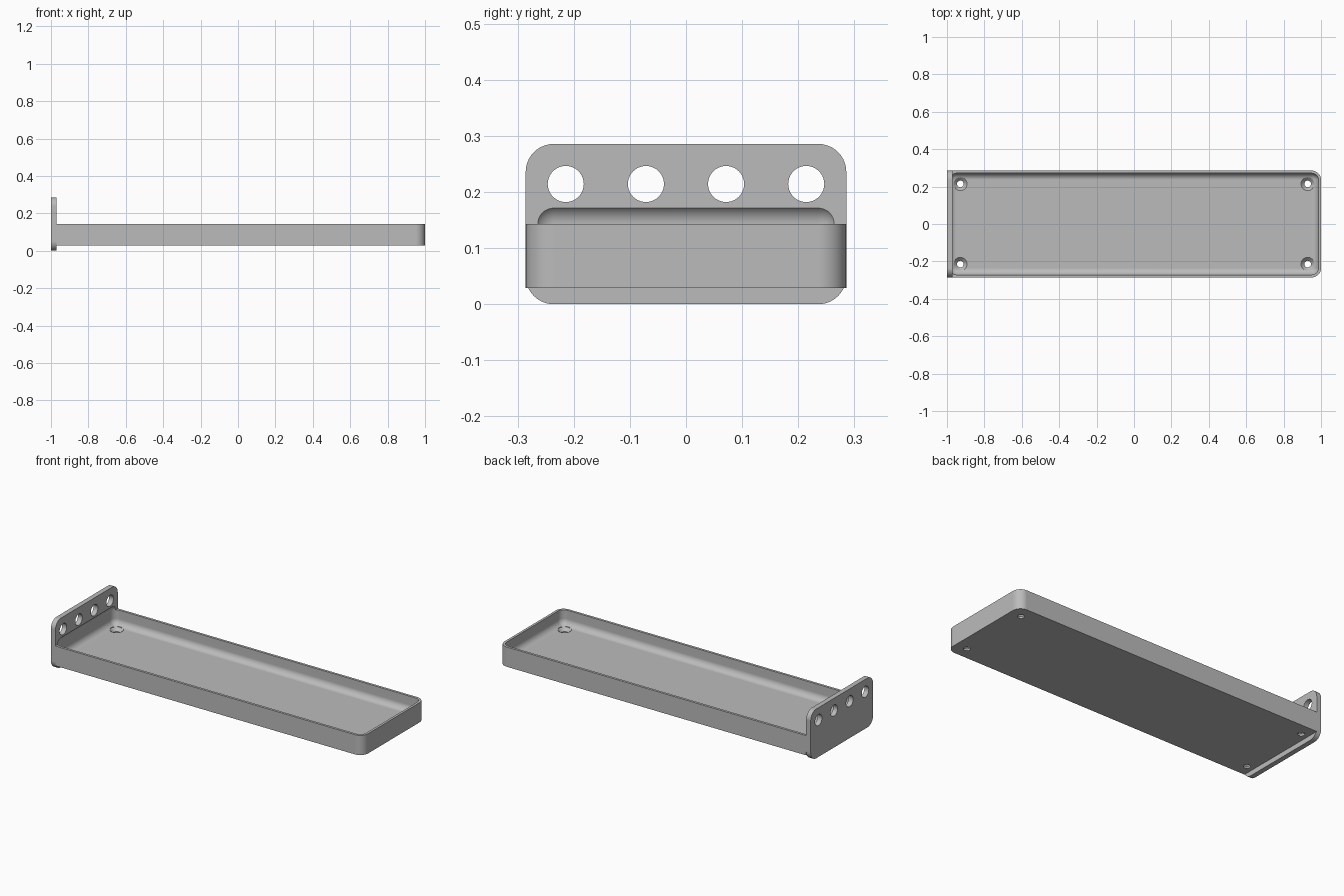
import bpy
import bmesh
import math
from mathutils import Matrix, Vector

cube = bpy.data.objects.get("Cube")
if cube:
    bpy.data.objects.remove(cube)

MM = 1 / 70                # the tray is 140 units long
HALF_W = 20 * MM
PLATE_X = -1 + 2 * MM      # inner face of the end plate
BASE_Z, RIM_Z, FLOOR_Z = 2 * MM, 10 * MM, 4 * MM
FILLET = 2.5 * MM
CORNER = 3.5 * MM

grey = bpy.data.materials.new("plain grey")
grey.use_nodes = True
colour = (0.5, 0.5, 0.5, 1)
grey.diffuse_color = colour
grey.node_tree.nodes["Principled BSDF"].inputs["Base Color"].default_value = colour


def finish(bm, name):
    bmesh.ops.recalc_face_normals(bm, faces=bm.faces)
    mesh = bpy.data.meshes.new(name)
    bm.to_mesh(mesh)
    bm.free()
    mesh.materials.append(grey)
    obj = bpy.data.objects.new(name, mesh)
    bpy.context.scene.collection.objects.link(obj)
    return obj


def rounded_box(name, low, high, radius, rule):
    """Box between two corners, with the edges chosen by rule rounded."""
    low, high = Vector(low), Vector(high)
    bm = bmesh.new()
    bmesh.ops.create_cube(bm, size=1)
    bmesh.ops.scale(bm, vec=high - low, verts=bm.verts)
    bmesh.ops.translate(bm, vec=(low + high) / 2, verts=bm.verts)
    edges = [e for e in bm.edges if rule(e.verts[0].co, e.verts[1].co)]
    bmesh.ops.bevel(bm, geom=edges, offset=radius, segments=10,
                    profile=0.5, affect='EDGES')
    return finish(bm, name)


def turned(name, profile, matrix):
    """Solid of revolution from (radius, height) points."""
    bm = bmesh.new()
    rings = []
    sides = 40
    for r, h in profile:
        rings.append([bm.verts.new((r * math.cos(a), r * math.sin(a), h))
                      for a in (math.tau * i / sides for i in range(sides))])
    for lower, upper in zip(rings, rings[1:]):
        for i in range(sides):
            j = (i + 1) % sides
            bm.faces.new((lower[i], lower[j], upper[j], upper[i]))
    bm.faces.new(rings[0])
    bm.faces.new(rings[-1])
    bm.transform(matrix)
    return finish(bm, name)


def cut(target, cutters):
    bpy.context.view_layer.objects.active = target
    for cutter in cutters:
        mod = target.modifiers.new("cut", 'BOOLEAN')
        mod.operation = 'DIFFERENCE'
        mod.solver = 'EXACT'
        mod.object = cutter
        bpy.ops.object.modifier_apply(modifier=mod.name)


# Tray body, rounded at its free end only
tray = rounded_box("tray", (PLATE_X, -HALF_W, BASE_Z), (1, HALF_W, RIM_Z), CORNER,
                   lambda a, b: a.x > 0 and b.x > 0 and abs(a.z - b.z) > 0.01)

# Upright end plate with four rounded corners
plate = rounded_box("end_plate", (-1, -HALF_W, 0), (PLATE_X, HALF_W, 20 * MM), CORNER,
                    lambda a, b: abs(a.x - b.x) > 0.01)

# Filleted hollow, which also bites into the plate
hollow = rounded_box("hollow_cutter", (-1 + MM, -HALF_W + MM, FLOOR_Z),
                     (1 - MM, HALF_W - MM, RIM_Z + FILLET), FILLET,
                     lambda a, b: True)

# Countersunk screw holes in the floor
hole_r, sink_r = 1.25 * MM, 2.5 * MM
sink_z = FLOOR_Z - (sink_r - hole_r)
screw_profile = [(hole_r, 0), (hole_r, sink_z), (sink_r, FLOOR_Z), (sink_r, RIM_Z)]
screws = [turned("screw_cutter", screw_profile,
                 Matrix.Translation((sx * 65 * MM, sy * 15 * MM, 0)))
          for sx in (-1, 1) for sy in (-1, 1)]

# Row of round holes through the plate
along_x = Matrix.Rotation(math.pi / 2, 4, 'Y')
rack_r = 2.25 * MM
racks = [turned("rack_cutter", [(rack_r, -5 * MM), (rack_r, 5 * MM)],
                Matrix.Translation((-1, y * MM, 15 * MM)) @ along_x)
         for y in (-15, -5, 5, 15)]

cut(tray, [hollow] + screws)
cut(plate, [hollow] + racks)

for helper in [hollow] + screws + racks:
    bpy.data.objects.remove(helper)

# Smooth the curves and keep the edges crisp
for part in (tray, plate):
    bpy.ops.object.select_all(action='DESELECT')
    part.select_set(True)
    bpy.context.view_layer.objects.active = part
    bpy.ops.object.shade_smooth_by_angle(angle=math.radians(30))
    weighted = part.modifiers.new("weighted normals", 'WEIGHTED_NORMAL')
    weighted.keep_sharp = True
